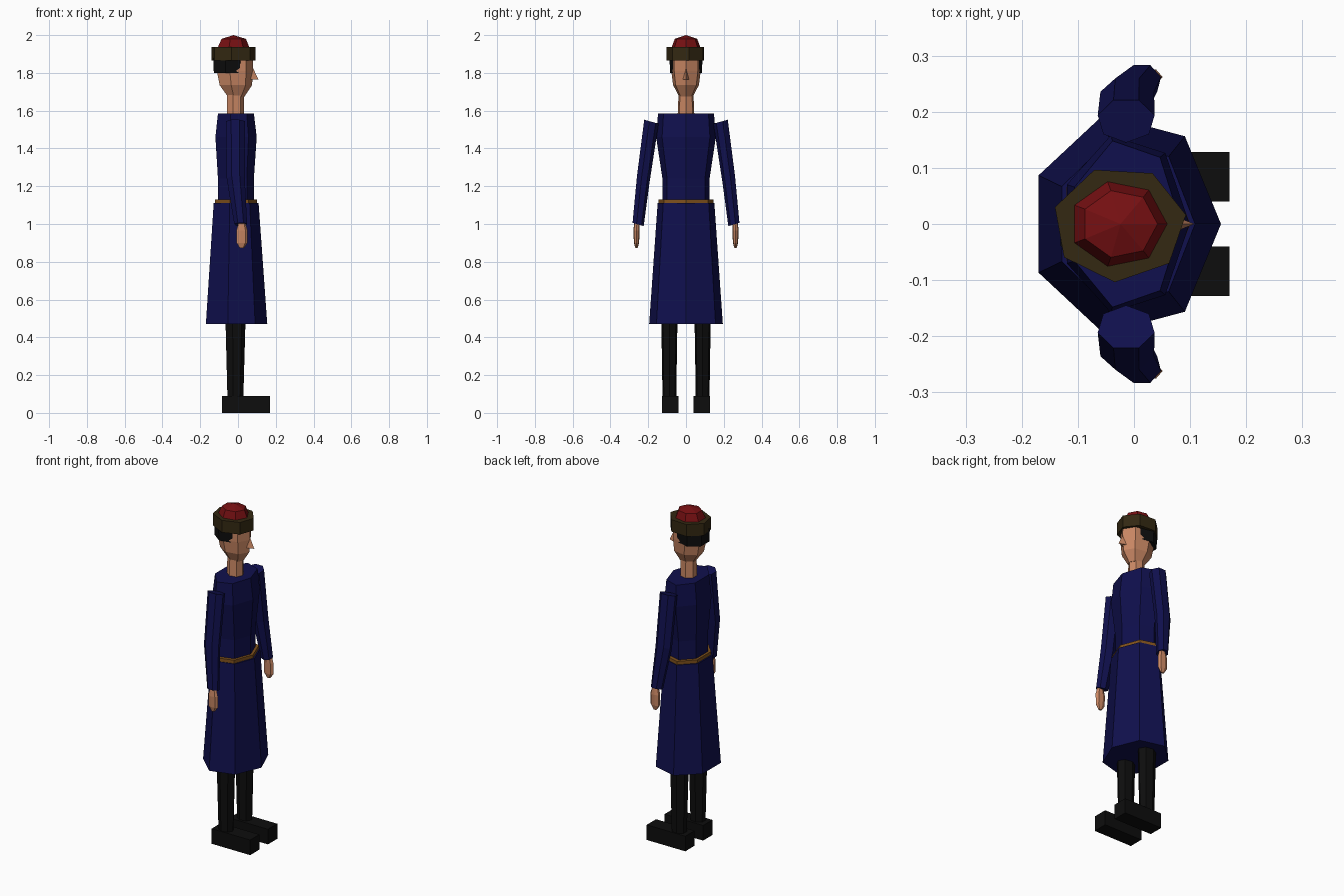
import bpy, bmesh, math

if "Cube" in bpy.data.objects:
    bpy.data.objects.remove(bpy.data.objects["Cube"])

SIDES = 7
CX = -0.016  # body axis; the figure looks towards +x


def material(name, rgb):
    m = bpy.data.materials.new(name)
    m.diffuse_color = (*rgb, 1)
    m.use_nodes = True
    m.node_tree.nodes["Principled BSDF"].inputs["Base Color"].default_value = m.diffuse_color
    return m


BLUE = material("coat blue", (0.005, 0.005, 0.075))
SKIN = material("skin", (0.58, 0.24, 0.125))
BLACK = material("black", (0.004, 0.004, 0.004))
FUR = material("dark brown fur", (0.033, 0.021, 0.006))
RED = material("crown red", (0.18, 0.005, 0.006))
BELT = material("belt tan", (0.22, 0.085, 0.012))


def finish(name, bm, mat):
    bmesh.ops.recalc_face_normals(bm, faces=bm.faces)
    me = bpy.data.meshes.new(name)
    bm.to_mesh(me)
    bm.free()
    me.materials.append(mat)
    ob = bpy.data.objects.new(name, me)
    bpy.context.collection.objects.link(ob)
    return ob


def loft(name, mat, rings, turn=0, side=1, apex=None):
    """Seven-sided skin over rings (z, cx, cy, rx, ry[, tilt]); side=-1 mirrors in y."""
    bm = bmesh.new()
    loops = []
    for z, cx, cy, rx, ry, *tilt in rings:
        t = tilt[0] if tilt else 0
        loop = []
        for i in range(SIDES):
            a = math.radians(turn) + 2 * math.pi * i / SIDES
            dy = ry * math.sin(a)
            loop.append(bm.verts.new((cx + rx * math.cos(a), side * (cy + dy), z + t * dy)))
        loops.append(loop)
    for lo, hi in zip(loops, loops[1:]):
        for i in range(SIDES):
            j = (i + 1) % SIDES
            bm.faces.new((lo[i], lo[j], hi[j], hi[i]))
    bm.faces.new(loops[0])
    if apex:
        tip = bm.verts.new(apex)
        for i in range(SIDES):
            bm.faces.new((loops[-1][i], loops[-1][(i + 1) % SIDES], tip))
    else:
        bm.faces.new(loops[-1])
    return finish(name, bm, mat)


def box(name, mat, lo, hi):
    bm = bmesh.new()
    bmesh.ops.create_cube(bm, size=1)
    for v in bm.verts:
        v.co = [(a + b) / 2 + c * (b - a) for a, b, c in zip(lo, hi, v.co)]
    return finish(name, bm, mat)


# Coat: skirt, torso and belt
loft("coat_skirt", BLUE, [(0.47, CX, 0, 0.171, 0.2), (1.11, CX, 0, 0.125, 0.154)])
loft("coat_torso", BLUE, [(1.10, CX, 0, 0.1, 0.128), (1.24, CX, 0, 0.1, 0.128),
                          (1.46, CX, 0, 0.115, 0.162), (1.585, CX, 0, 0.1, 0.152)])
loft("belt", BELT, [(1.10, CX, 0, 0.116, 0.15), (1.13, CX, 0, 0.116, 0.15)])

# Neck and head
loft("neck", SKIN, [(1.56, CX, 0, 0.047, 0.046), (1.70, CX, 0, 0.047, 0.04)])
loft("head", SKIN, [(1.675, -0.012, 0, 0.047, 0.037), (1.735, CX, 0, 0.09, 0.07),
                    (1.81, -0.021, 0, 0.101, 0.08), (1.90, -0.021, 0, 0.1, 0.08)])

# Nose wedge
bm = bmesh.new()
top, tip, left, right = [bm.verts.new(p) for p in (
    (0.068, 0, 1.85), (0.108, 0, 1.765), (0.065, 0.017, 1.765), (0.065, -0.017, 1.765))]
for f in ((top, tip, left), (top, right, tip), (tip, right, left), (top, left, right)):
    bm.faces.new(f)
finish("nose", bm, SKIN)

# Hair, fur hat band and red crown
loft("hair", BLACK, [(1.80, -0.047, 0, 0.09, 0.086), (1.88, -0.046, 0, 0.094, 0.09)])
loft("hat_band", FUR, [(1.865, -0.026, 0, 0.12, 0.104), (1.937, -0.026, 0, 0.12, 0.104)], turn=9)
loft("hat_crown", RED, [(1.93, -0.028, 0, 0.09, 0.08), (1.98, -0.026, 0, 0.068, 0.061)],
     apex=(-0.024, 0, 2.0))

# Limbs, mirrored in y
for s, label in ((1, "left"), (-1, "right")):
    loft(label + "_sleeve", BLUE, [(0.998, 0.014, 0.255, 0.035, 0.031, 0.3),
                                   (1.238, -0.012, 0.228, 0.049, 0.035, 0.5),
                                   (1.542, -0.014, 0.185, 0.052, 0.04, 0.28)], turn=-90, side=s)
    loft(label + "_hand", SKIN, [(0.872, 0.02, 0.262, 0.011, 0.006),
                                 (0.90, 0.02, 0.262, 0.03, 0.014),
                                 (0.965, 0.02, 0.262, 0.031, 0.017),
                                 (1.01, 0.02, 0.26, 0.018, 0.014)], side=s)
    loft(label + "_leg", BLACK, [(0.07, CX, 0.088, 0.044, 0.037),
                                 (0.50, CX, 0.088, 0.056, 0.044)], side=s)
    y0, y1 = sorted((s * 0.04, s * 0.128))
    box(label + "_shoe", BLACK, (-0.085, y0, 0), (0.17, y1, 0.09))
